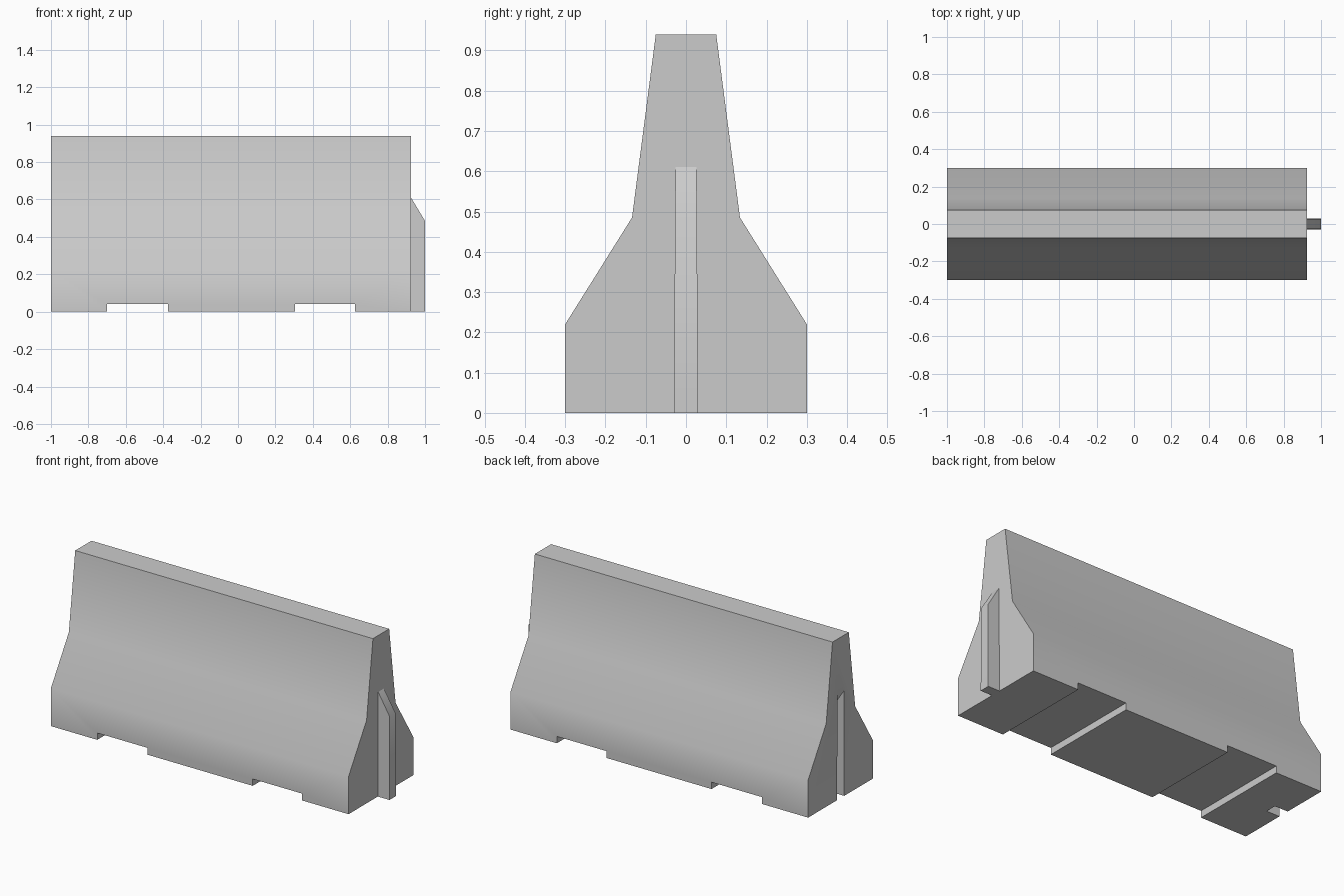
import bpy, bmesh
from mathutils import Vector

if "Cube" in bpy.data.objects:
    bpy.data.objects.remove(bpy.data.objects["Cube"])


def prism(name, points, offset):
    """Extrude a closed 3D outline along an offset."""
    bm = bmesh.new()
    face = bm.faces.new([bm.verts.new(p) for p in points])
    ext = bmesh.ops.extrude_face_region(bm, geom=[face])
    moved = [g for g in ext["geom"] if isinstance(g, bmesh.types.BMVert)]
    bmesh.ops.translate(bm, verts=moved, vec=Vector(offset))
    bmesh.ops.recalc_face_normals(bm, faces=bm.faces)
    mesh = bpy.data.meshes.new(name)
    bm.to_mesh(mesh)
    bm.free()
    obj = bpy.data.objects.new(name, mesh)
    bpy.context.collection.objects.link(obj)
    return obj


def key(name, x_root, x_tip, z_root, z_tip, z_low, half_width):
    """Connector wedge with a sloped top, slightly narrower upwards."""
    side = [(x_root, -1, z_low), (x_tip, -1, z_low), (x_tip, -1, z_tip), (x_root, -1, z_root)]
    obj = prism(name, side, (0, 2, 0))
    for v in obj.data.vertices:
        v.co.y *= half_width - 0.006 * v.co.z
    return obj


def cut(target, cutter):
    mod = target.modifiers.new("cut", "BOOLEAN")
    mod.object = cutter
    mod.solver = "EXACT"
    bpy.context.view_layer.objects.active = target
    bpy.ops.object.modifier_apply(modifier=mod.name)
    bpy.data.objects.remove(cutter)


# Barrier body: mirrored cross-section swept along x
half = [(0.3, 0), (0.3, 0.22), (0.134, 0.485), (0.075, 0.94)]
outline = half + [(-y, z) for y, z in reversed(half)]
body = prism("barrier_body", [(-1, y, z) for y, z in outline], (1.925, 0, 0))

# Lifting slots under the base
for x0, x1 in ((-0.70, -0.375), (0.305, 0.625)):
    slot = [(x0, -0.5, -0.1), (x1, -0.5, -0.1), (x1, -0.5, 0.04), (x0, -0.5, 0.04)]
    cut(body, prism("slot_cutter", slot, (0, 1, 0)))

# Groove in the left end, matching the tongue (mouth extended past the end face)
cut(body, key("groove_cutter", -1.02, -0.915, 0.645, 0.485, -0.1, 0.033))

# Tongue on the right end
tongue = key("connector_tongue", 0.925, 1.0, 0.61, 0.485, 0, 0.03)

# Soft shading along the sloped sides, crisp ends
for obj in (body, tongue):
    bpy.ops.object.select_all(action="DESELECT")
    obj.select_set(True)
    bpy.context.view_layer.objects.active = obj
    bpy.ops.object.shade_smooth_by_angle(angle=0.7)
